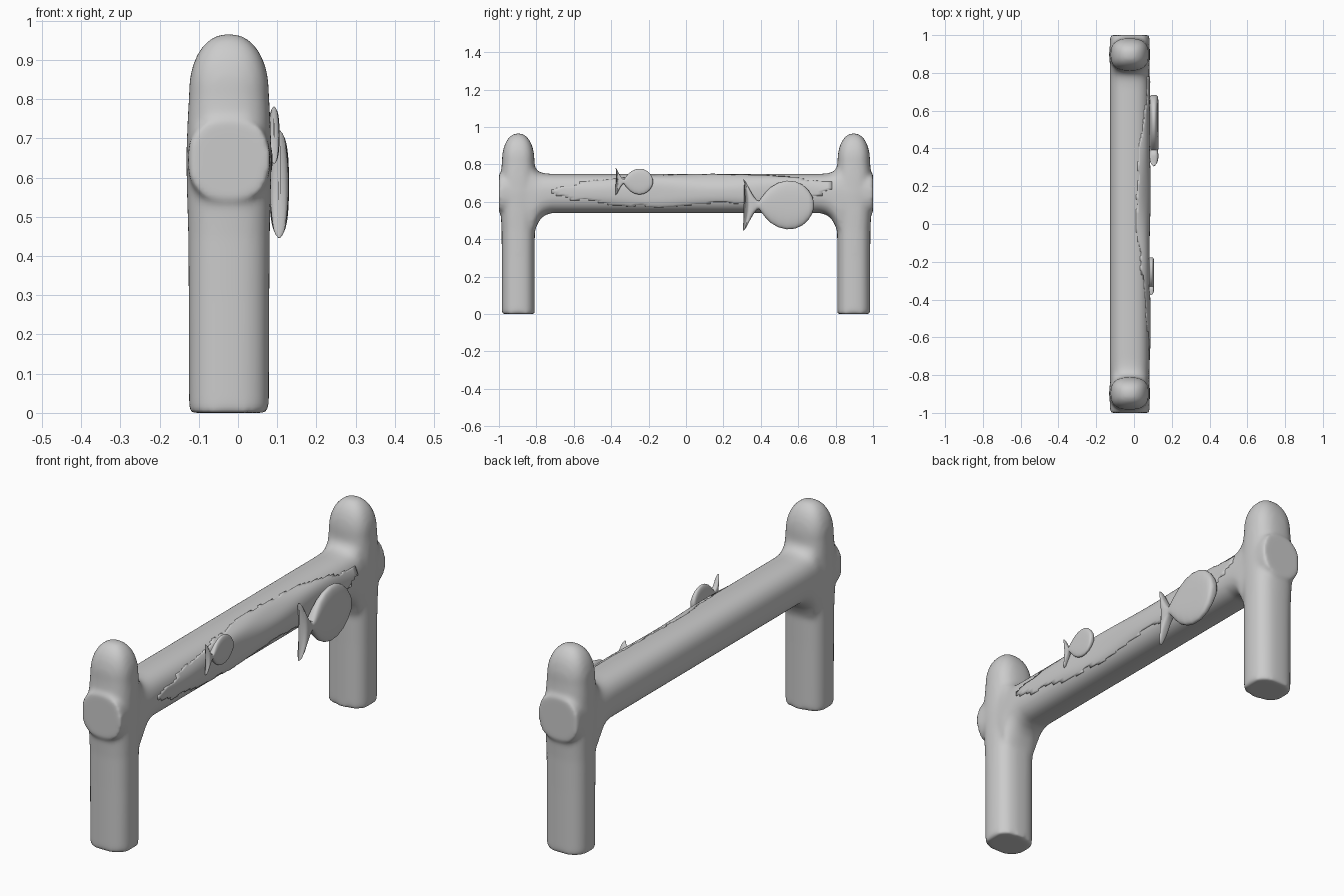
import bpy, bmesh, math, random

if "Cube" in bpy.data.objects:
    bpy.data.objects.remove(bpy.data.objects["Cube"])

CX, PY, BZ = -0.023, 0.897, 0.645      # shared centre x, post y, beam z


def se(a, n):
    """Unit superellipse point at angle a."""
    f = lambda v: math.copysign(abs(v) ** (2 / n), v)
    return f(math.cos(a)), f(math.sin(a))


def loft(bm, rings, place, n=2.4, seg=48):
    """Skin closed rings; place(ring, u, v) gives a 3D point."""
    loops = []
    for r in rings:
        loops.append([bm.verts.new(place(r, *se(2 * math.pi * i / seg, n))) for i in range(seg)])
    for a, b in zip(loops, loops[1:]):
        for i in range(seg):
            j = (i + 1) % seg
            bm.faces.new((a[i], a[j], b[j], b[i]))
    bm.faces.new(loops[0][::-1])
    bm.faces.new(loops[-1])


def finish(bm, name, angle=35):
    bmesh.ops.recalc_face_normals(bm, faces=bm.faces)
    me = bpy.data.meshes.new(name)
    bm.to_mesh(me)
    bm.free()
    ob = bpy.data.objects.new(name, me)
    bpy.context.collection.objects.link(ob)
    bpy.ops.object.select_all(action='DESELECT')
    ob.select_set(True)
    bpy.context.view_layer.objects.active = ob
    bpy.ops.object.shade_smooth_by_angle(angle=math.radians(angle))
    return ob


# Two domed posts and a log beam, fused into one blended frame
bm = bmesh.new()
post = [(0, .102, .088), (.3, .103, .088), (.45, .104, .089), (.55, .107, .094), (.65, .109, .1),
        (.74, .106, .094), (.81, .102, .087)]
for k in range(1, 13):
    a = math.radians(k * 7.4)
    post.append((.82 + .147 * math.sin(a), .102 * math.cos(a) ** .9, .087 * math.cos(a) ** .9))
for s in (-1, 1):
    loft(bm, post, lambda r, u, v: (CX + r[1] * u, s * PY + r[2] * v, r[0]), 2.6)
half = [(0, BZ, .105), (.72, BZ, .105), (.755, .640, .112), (.78, .632, .126), (.80, .62, .152),
        (.82, .61, .20), (.90, .62, .18), (.95, BZ, .12), (1.0, BZ, .105)]
beam = [(-y, z, h) for y, z, h in reversed(half[1:])] + half
loft(bm, beam, lambda r, u, v: (CX + .105 * u, r[0], r[1] + r[2] * v), 2.5)
frame = finish(bm, "log_frame")
m = frame.modifiers.new("Fuse", 'REMESH')
m.mode = 'VOXEL'
m.voxel_size = 0.01
m.use_smooth_shade = True
m = frame.modifiers.new("Blend", 'SMOOTH')
m.factor = 0.5
m.iterations = 14

# Worn bark layer with stepped edges on the right side of the beam
random.seed(4)
bm = bmesh.new()
LOW = [(-.72, 0), (-.45, -25), (-.1, -38), (.2, -18), (.45, -35), (.78, 5)]
HIGH = [(-.72, 8), (-.35, 50), (0, 78), (.4, 68), (.78, 25)]


def edge(pts, y):
    for (a, p), (b, q) in zip(pts, pts[1:]):
        if y <= b:
            return p + (q - p) * (y - a) / (b - a)
    return pts[-1][1]


grid = {}


def bark_vert(i, j):
    if (i, j) not in grid:
        y = -.72 + i * .025
        u, v = se(math.radians(j * 4), 2.5)
        o = .108 + .003 * math.sin(y * 9) * math.cos(j * .3)
        grid[i, j] = bm.verts.new((CX + o * u, y, BZ + (o - .002) * v))
    return grid[i, j]


for i in range(60):
    if i % 2 == 0:
        shift = random.choice((-1, 0, 0, 1))
    y = -.72 + (i + .5) * .025
    for j in range(round(edge(LOW, y) / 4) + shift, round(edge(HIGH, y) / 4) + shift):
        bm.faces.new([bark_vert(*c) for c in ((i, j), (i + 1, j), (i + 1, j + 1), (i, j + 1))])
bark = finish(bm, "bark_patch")
m = bark.modifiers.new("Thickness", 'SOLIDIFY')
m.thickness = .01
m.offset = -1


# Rounded fish-shaped leaves: (y, half height, half thickness, tail bend)
FISH = [(-.165, .137, .004, .024), (-.163, .1375, .014, .024), (-.157, .135, .021, .026),
        (-.150, .120, .023, .022), (-.142, .085, .024, .012), (-.130, .050, .024, .004),
        (-.115, .025, .023, 0), (-.103, .022, .023, 0), (-.092, .038, .024, 0), (-.07, .066, .025, 0),
        (-.04, .096, .025, 0), (0, .119, .025, 0), (.045, .130, .025, 0), (.09, .126, .025, 0),
        (.13, .108, .025, 0), (.16, .080, .024, 0), (.18, .048, .022, 0), (.188, .022, .014, 0),
        (.19, .006, .004, 0)]


def fish(name, x, y, z, k, kx):
    b = bmesh.new()
    loft(b, FISH, lambda r, u, v: (x + kx * r[2] * u, y + k * (r[0] - r[3] * v * v), z + k * r[1] * v),
         2.6, 40)
    finish(b, name, 50)


fish("large_fish_leaf", .105, .494, .583, 1, 1)
fish("small_fish_leaf", .092, -.277, .708, .53, .55)
